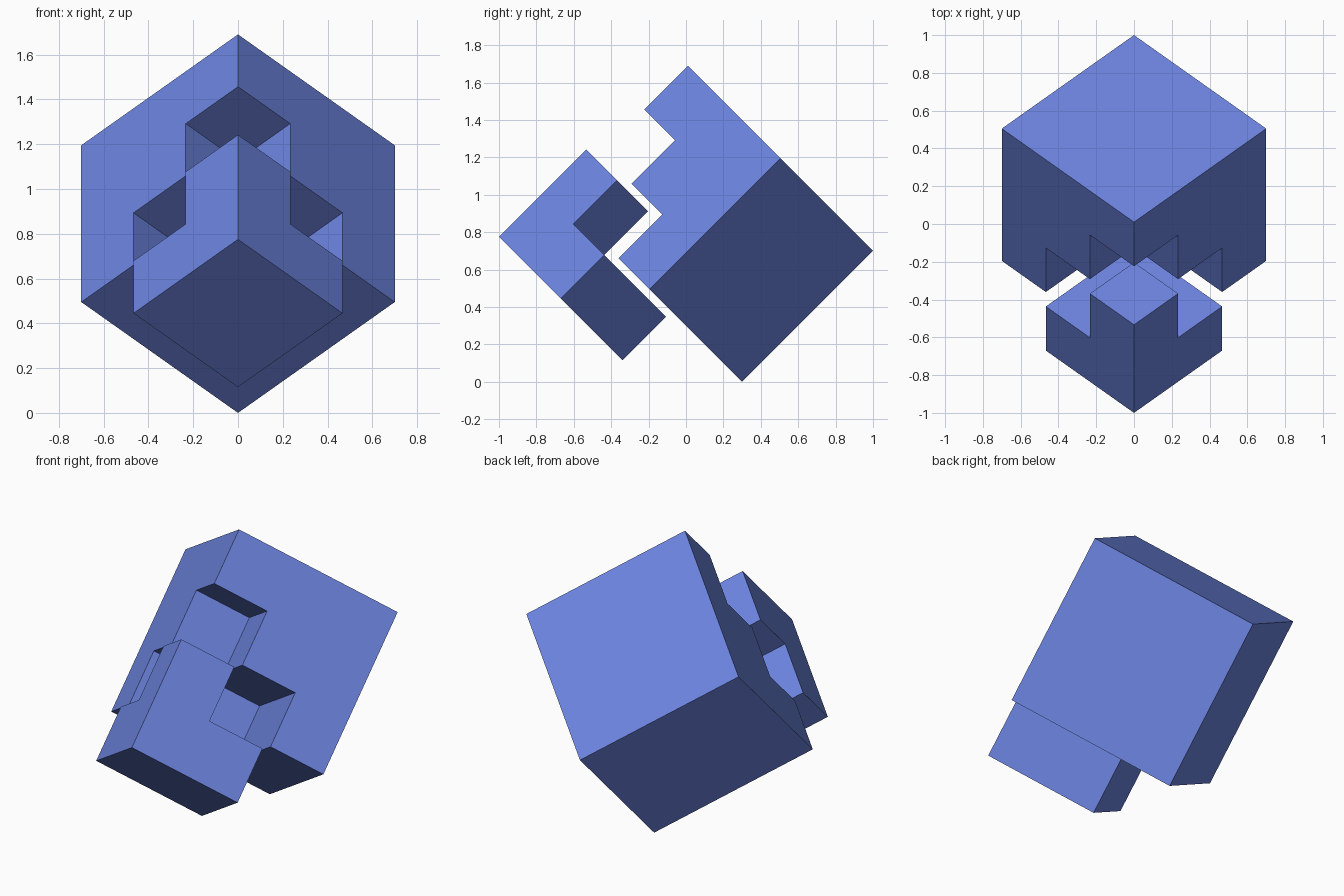
import bpy, bmesh
from math import sqrt
from mathutils import Vector

if "Cube" in bpy.data.objects:
    bpy.data.objects.remove(bpy.data.objects["Cube"])

SIDE = 0.99
T = SIDE / 3                      # one grid cell
H = sqrt(0.5)
AX = (Vector((0, H, H)), Vector((-H, 0.5, -0.5)), Vector((H, 0.5, -0.5)))

blue = bpy.data.materials.new("blue")
blue.diffuse_color = (0.15, 0.23, 0.74, 1)
blue.use_nodes = True
blue.node_tree.nodes["Principled BSDF"].inputs["Base Color"].default_value = blue.diffuse_color


def cell_solid(name, cells, corner):
    """Tilted solid made of grid cells, with inner walls left out."""
    cells = set(cells)
    bm = bmesh.new()
    for cell in cells:
        for axis in range(3):
            for side in (0, 1):
                near = list(cell)
                near[axis] += 2 * side - 1
                if tuple(near) in cells:
                    continue
                quad = []
                for p, q in ((0, 0), (1, 0), (1, 1), (0, 1)):
                    k = list(cell)
                    k[axis] += side
                    k[(axis + 1) % 3] += p
                    k[(axis + 2) % 3] += q
                    pos = corner + sum((AX[i] * k[i] * T for i in range(3)), Vector())
                    quad.append(bm.verts.new(pos))
                bm.faces.new(quad)
    bmesh.ops.remove_doubles(bm, verts=bm.verts, dist=1e-4)
    bmesh.ops.recalc_face_normals(bm, faces=bm.faces)
    bmesh.ops.dissolve_limit(bm, angle_limit=0.02, verts=bm.verts, edges=bm.edges)
    mesh = bpy.data.meshes.new(name)
    bm.to_mesh(mesh)
    bm.free()
    mesh.materials.append(blue)
    obj = bpy.data.objects.new(name, mesh)
    bpy.context.collection.objects.link(obj)
    return obj


# Stepped piece: a 2 x 2 slab with one block on its corner
step = [(0, b, c) for b in (0, 1) for c in (0, 1)] + [(1, 0, 0)]
cube = [(a, b, c) for a in range(3) for b in range(3) for c in range(3)]

# Large cube with the stepped piece taken out of its front corner
cell_solid("notched_cube", set(cube) - set(step), Vector((0, 0.3 - SIDE, SIDE)))
# The removed piece, pulled forward and down
cell_solid("corner_piece", step, Vector((0, -1.0, 0.775)))
